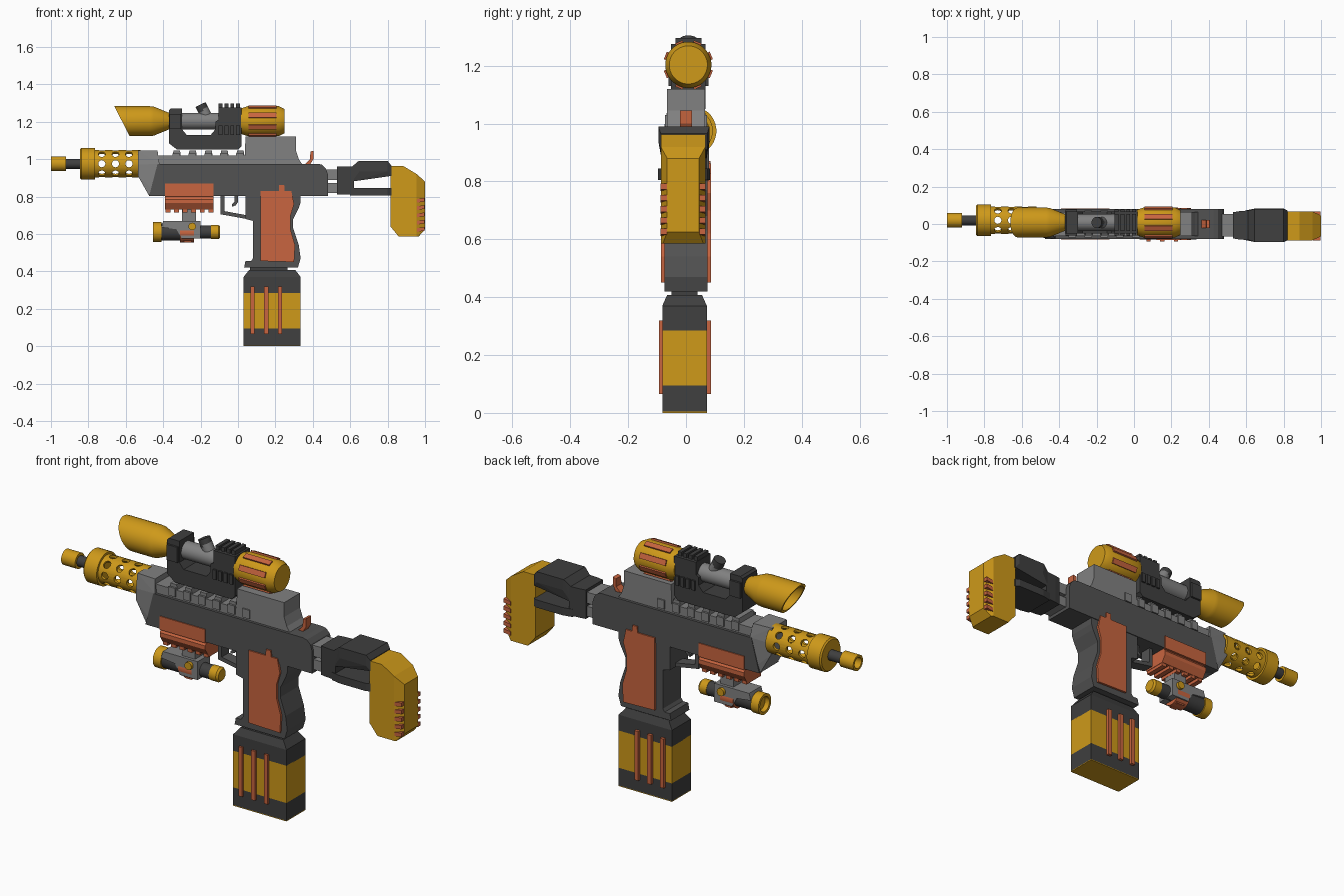
import bpy, bmesh, math
from mathutils import Vector, Matrix

if "Cube" in bpy.data.objects:
    bpy.data.objects.remove(bpy.data.objects["Cube"])


def mat(name, *rgb):
    m = bpy.data.materials.new(name)
    m.diffuse_color = (*rgb, 1)
    m.use_nodes = True
    m.node_tree.nodes["Principled BSDF"].inputs["Base Color"].default_value = m.diffuse_color
    return m


GOLD = mat("gold", 0.62, 0.32, 0.01)
ORANGE = mat("orange", 0.58, 0.13, 0.05)
DARK = mat("dark_grey", 0.05, 0.05, 0.05)
MID = mat("mid_grey", 0.085, 0.085, 0.085)
LIGHT = mat("light_grey", 0.22, 0.22, 0.22)


def finish(bm, name, m, smooth=False):
    bmesh.ops.remove_doubles(bm, verts=bm.verts, dist=1e-5)
    bmesh.ops.recalc_face_normals(bm, faces=bm.faces)
    me = bpy.data.meshes.new(name)
    bm.to_mesh(me)
    bm.free()
    me.materials.append(m)
    ob = bpy.data.objects.new(name, me)
    bpy.context.collection.objects.link(ob)
    if smooth:
        bpy.ops.object.select_all(action='DESELECT')
        ob.select_set(True)
        bpy.context.view_layer.objects.active = ob
        bpy.ops.object.shade_smooth_by_angle(angle=math.radians(35))
    return ob


def prism(name, pts, hw, m, cy=0.0):
    """Side profile in x,z extruded to half width hw."""
    bm = bmesh.new()
    a = [bm.verts.new((x, cy - hw, z)) for x, z in pts]
    b = [bm.verts.new((x, cy + hw, z)) for x, z in pts]
    bm.faces.new(a)
    bm.faces.new(b)
    for i in range(len(pts)):
        j = (i + 1) % len(pts)
        bm.faces.new((a[i], a[j], b[j], b[i]))
    return finish(bm, name, m)


def box(name, x0, x1, z0, z1, hw, m, cy=0.0):
    return prism(name, [(x0, z0), (x1, z0), (x1, z1), (x0, z1)], hw, m, cy)


def hull(name, pts, m, cy=0.0):
    """Convex solid from x,z,half-width points mirrored in y."""
    bm = bmesh.new()
    for x, z, w in pts:
        for s in (-1, 1):
            bm.verts.new((x, cy + s * w, z))
    bmesh.ops.convex_hull(bm, input=bm.verts)
    bmesh.ops.dissolve_limit(bm, angle_limit=0.01, verts=bm.verts, edges=bm.edges)
    return finish(bm, name, m)


def lathe_bm(prof, cy, cz, n):
    """Closed x,r profile turned about an axis along x."""
    bm = bmesh.new()
    rings = []
    for x, r in prof:
        rings.append([bm.verts.new((x, cy + r * math.cos(2 * math.pi * (k + .5) / n),
                                    cz + r * math.sin(2 * math.pi * (k + .5) / n))) for k in range(n)])
    for i in range(len(prof)):
        p, q = rings[i], rings[(i + 1) % len(prof)]
        if prof[i][1] == 0 and prof[(i + 1) % len(prof)][1] == 0:
            continue
        for k in range(n):
            bm.faces.new((p[k], p[(k + 1) % n], q[(k + 1) % n], q[k]))
    bmesh.ops.remove_doubles(bm, verts=bm.verts, dist=1e-5)
    return bm


def lathe(name, prof, cy, cz, m, n=24):
    return finish(lathe_bm(prof, cy, cz, n), name, m, True)


def rod(name, x0, x1, r, cy, cz, m, n=24):
    return lathe(name, [(x0, 0), (x0, r), (x1, r), (x1, 0)], cy, cz, m, n)


def peg(name, p0, p1, r, m, n=16):
    p0, p1 = Vector(p0), Vector(p1)
    d = p1 - p0
    bm = bmesh.new()
    bmesh.ops.create_cone(bm, cap_ends=True, segments=n, radius1=r, radius2=r, depth=d.length,
                          matrix=Matrix.Translation((p0 + p1) / 2) @ d.to_track_quat('Z', 'Y').to_matrix().to_4x4())
    return finish(bm, name, m, True)


# Muzzle and barrel
BY, BZ = 0.02, 0.975
lathe("muzzle_tip", [(-1, .028), (-1, .04), (-.92, .04), (-.92, 0), (-.95, 0), (-.95, .028)], BY, BZ, GOLD)
rod("barrel", -.93, -.8, .027, BY, BZ, DARK)
lathe("shroud_collar", [(-.845, 0), (-.845, .078), (-.838, .085), (-.765, .085), (-.765, 0)], BY, BZ, GOLD, 32)

# Perforated shroud
shroud = lathe("shroud", [(-.77, .06), (-.77, .073), (-.52, .073), (-.52, .06)], BY, BZ, GOLD, 32)
bm = bmesh.new()
for x in (-.728, -.655, -.583):
    for k in range(8):
        a = k * math.pi / 4
        d = Vector((0, math.cos(a), math.sin(a)))
        bmesh.ops.create_cone(bm, cap_ends=True, segments=14, radius1=.019, radius2=.019, depth=.04,
                              matrix=Matrix.Translation(Vector((x, BY, BZ)) + d * .066)
                              @ d.to_track_quat('Z', 'Y').to_matrix().to_4x4())
cutter = finish(bm, "hole_cutter", GOLD)
cutter.hide_render = True
cutter.hide_set(True)
mod = shroud.modifiers.new("holes", 'BOOLEAN')
mod.operation, mod.solver, mod.object = 'DIFFERENCE', 'EXACT', cutter
bpy.context.view_layer.update()
shroud.data = bpy.data.meshes.new_from_object(shroud.evaluated_get(bpy.context.evaluated_depsgraph_get()))
shroud.modifiers.clear()
bpy.data.objects.remove(cutter)

# Receiver
hull("front_block", [(-.535, 1.045, .06), (-.43, 1.045, .065), (-.535, .91, .07), (-.475, .803, .07),
                     (-.42, .803, .078), (-.42, .975, .078), (-.535, .97, .07)], LIGHT)
prism("receiver", [(-.475, .803), (.48, .803), (.48, .92), (.47, .95), (.45, .97), (.425, .975), (-.43, .975)], .079, MID)
box("top_rail", -.43, .06, .97, 1.02, .065, LIGHT)
for i in range(6):
    x = -.35 + i * .085
    prism("rail_tooth", [(x, 1.015), (x + .045, 1.015), (x + .04, 1.045), (x + .005, 1.045)], .06, LIGHT)
    for s in (-1, 1):
        box("rail_side_tooth", x, x + .04, .985, 1.03, .005, LIGHT, s * .067)
prism("upper_receiver", [(.035, .97), (.345, .97), (.325, 1.0), (.31, 1.045), (.31, 1.12), (.04, 1.12)], .065, LIGHT)
prism("hammer", [(.355, .97), (.385, .97), (.403, 1.0), (.405, 1.045), (.387, 1.04), (.385, 1.0), (.37, .985)], .021, ORANGE)

# Grip, trigger and guard
prism("grip", [(.04, .81), (.04, .68), (.08, .67), (.08, .47), (.07, .455), (.04, .455), (.033, .42), (.32, .42),
               (.335, .47), (.325, .54), (.295, .63), (.295, .68), (.325, .74), (.335, .77), (.335, .81)], .075, MID)
for s in (-1, 1):
    prism("grip_panel", [(.12, .83), (.12, .455), (.3, .45), (.305, .54), (.282, .62), (.282, .7), (.3, .76), (.285, .83),
                         (.25, .83), (.247, .862), (.22, .862), (.218, .83)], .007, ORANGE, s * .079)
prism("trigger_guard", [(-.093, .81), (-.093, .705), (.045, .68), (.045, .7), (-.073, .722), (-.073, .81)], .03, MID)
prism("trigger", [(-.02, .81), (0, .81), (0, .77), (-.012, .753), (-.033, .745), (-.033, .757), (-.02, .77)], .014, MID)

# Magazine
MY, M = -.005, .077
box("mag_neck", .065, .265, .4, .43, .045, DARK, MY)
hull("mag_top", [(x, z, w) for x, z, w in ((.03, .285, M), (.335, .285, M), (.03, .37, M), (.335, .37, M),
                                          (.06, .408, .06), (.305, .408, .06))], DARK, MY)
box("mag_band", .03, .335, .095, .288, M, GOLD, MY)
box("mag_base", .03, .335, .004, .095, M, DARK, MY)
box("mag_floor", .03, .335, 0, .004, M, GOLD, MY)
for x in (.067, .14, .213):
    box("mag_rib", x, x + .022, .065, .32, .09, ORANGE, -.003)

# Lower accessory rail
box("lower_rail_plate", -.39, -.13, .8, .87, .084, ORANGE)
hull("lower_rail", [(x, z, w) for x in (-.39, -.13) for z, w in ((.81, .065), (.785, .083), (.765, .083), (.73, .06))], ORANGE)
for i in range(6):
    box("lower_rail_tooth", -.388 + i * .046, -.362 + i * .046, .714, .735, .058, ORANGE)

# Underbarrel light
LY, LZ = .005, .61
box("light_mount", -.3, -.225, .65, .73, .035, LIGHT, LY)
lathe("light_bezel", [(-.455, .038), (-.455, .053), (-.41, .053), (-.41, 0), (-.43, 0), (-.43, .038)], LY, LZ, GOLD)
rod("light_head", -.415, -.31, .046, LY, LZ, DARK)
rod("light_tube", -.33, -.14, .036, LY, LZ, DARK)
lathe("light_cap", [(-.145, 0), (-.145, .038), (-.105, .038), (-.095, .03), (-.095, 0)], LY, LZ, GOLD)
prism("light_clamp", [(-.41, .635), (-.4, .67), (-.2, .67), (-.2, .575), (-.3, .575), (-.33, .625)], .05, LIGHT, LY)
rod("light_ring", -.31, -.235, .052, LY, .605, ORANGE)
prism("light_switch", [(-.31, .57), (-.285, .555), (-.25, .555), (-.235, .575), (-.235, .6), (-.31, .6)], .03, ORANGE, LY)
peg("light_knob", (-.245, LY - .065, .64), (-.245, LY + .065, .64), .02, GOLD)

# Scope
SY, SZ = .008, 1.203
bm = lathe_bm([(-.72, .068), (-.72, .08), (-.47, .08), (-.45, .078), (-.37, .045), (-.37, 0), (-.47, 0), (-.47, .068)], SY, SZ, 32)
bmesh.ops.bisect_plane(bm, geom=bm.verts[:] + bm.edges[:] + bm.faces[:], plane_co=(-.655, SY, 1.27),
                       plane_no=(.155, 0, .08), clear_inner=True)
bmesh.ops.bridge_loops(bm, edges=[e for e in bm.edges if e.is_boundary])
finish(bm, "scope_hood", GOLD, True)
rod("scope_tube", -.38, .04, .045, SY, SZ, LIGHT)
prism("scope_mount", [(-.37, 1.26), (-.37, 1.085), (-.325, 1.05), (.0, 1.05), (.02, 1.07), (.02, 1.275), (-.105, 1.275),
                      (-.105, 1.21), (-.12, 1.2), (-.12, 1.16), (-.145, 1.13), (-.275, 1.13), (-.3, 1.16), (-.3, 1.27),
                      (-.36, 1.27)], .06, DARK, SY)
for i in range(4):
    x = -.103 + i * .031
    box("mount_fin", x, x + .02, 1.27, 1.296, .045, DARK, SY)
    for s in (-1, 1):
        box("mount_side_fin", x, x + .02, 1.13, 1.18, .006, DARK, SY + s * .063)
for s in (-1, 1):
    box("mount_front_lug", -.365, -.305, 1.16, 1.24, .006, DARK, SY + s * .064)
peg("scope_dial_stem", (-.155, SY, 1.2), (-.188, SY, 1.268), .03, LIGHT)
peg("scope_dial_cap", (-.184, SY, 1.258), (-.2, SY, 1.292), .03, DARK)
lathe("eyepiece", [(.015, 0), (.015, .068), (.05, .08), (.22, .08), (.248, .066), (.248, 0)], SY, SZ, GOLD, 32)

# Eyepiece grip strips
for k in range(8):
    bm = bmesh.new()
    bmesh.ops.create_cube(bm, size=1, matrix=Matrix.Translation((0, SY, SZ)) @ Matrix.Rotation((k + .5) * math.pi / 4, 4, 'X')
                          @ Matrix.Translation((.13, 0, .079)) @ Matrix.Diagonal((.15, .028, .014, 1)))
    finish(bm, "eyepiece_strip", ORANGE)

# Stock
TY = -.007
for z0, z1 in ((.888, .945), (.82, .872)):
    box("stock_rod", .47, .54, z0, z1, .06, LIGHT, TY)
hull("stock_block", [(x, z, w) for x, w in ((.53, .07), (.56, .075), (.62, .08)) for z in (.81, .96)], DARK, TY)
hull("stock_upper_arm", [(.61, .96, .078), (.645, .99, .088), (.8, .99, .088), (.82, .965, .08), (.61, .88, .078),
                         (.65, .935, .088), (.8, .935, .088), (.82, .91, .08)], DARK, TY)
hull("stock_lower_arm", [(.6, .805, .08), (.6, .845, .08), (.65, .805, .09), (.65, .845, .09),
                         (.8, .805, .09), (.8, .845, .09), (.82, .805, .08), (.82, .845, .08)], DARK, TY)
hull("butt_pad", [(.815, .962, .077), (.885, .962, .077), (.885, .96, .077), (.955, .92, .077), (.955, .585, .077),
                  (.86, .585, .077), (.815, .64, .077), (1, .88, .055), (1, .625, .055), (.965, .585, .07)], GOLD, -.01)
for i in range(5):
    z = .615 + i * .039
    for s in (-1, 1):
        prism("pad_rib", [(.958, z - .004), (.998, z + .002), (.998, z + .022), (.958, z + .016)], .011, ORANGE, -.01 + s * .067)
